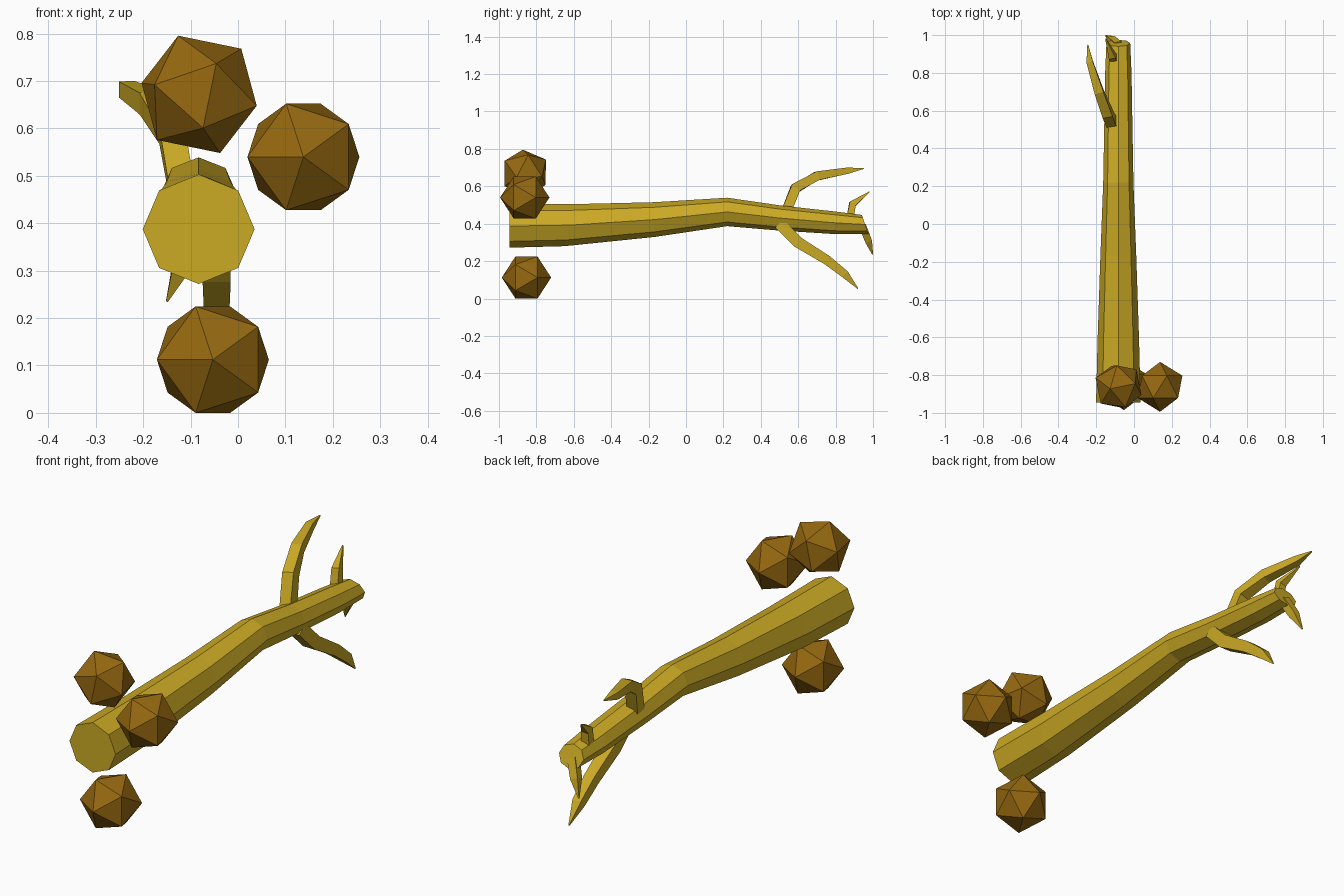
import bpy, bmesh, math
from mathutils import Vector, Matrix

cube = bpy.data.objects.get("Cube")
if cube:
    bpy.data.objects.remove(cube, do_unlink=True)


def material(name, rgb):
    m = bpy.data.materials.new(name)
    m.use_nodes = True
    m.diffuse_color = (*rgb, 1)
    m.node_tree.nodes["Principled BSDF"].inputs["Base Color"].default_value = (*rgb, 1)
    return m


bark = material("golden bark", (0.60, 0.40, 0.018))
nut = material("dark brown", (0.30, 0.138, 0.005))


def finish(bm, name, mat):
    bmesh.ops.recalc_face_normals(bm, faces=bm.faces)
    me = bpy.data.meshes.new(name)
    bm.to_mesh(me)
    bm.free()
    me.materials.append(mat)
    ob = bpy.data.objects.new(name, me)
    bpy.context.scene.collection.objects.link(ob)


def loft(name, rings, mat):
    """Skin a list of equal-sized point rings and cap both ends."""
    bm = bmesh.new()
    loops = [[bm.verts.new(p) for p in ring] for ring in rings]
    n = len(loops[0])
    for a, b in zip(loops, loops[1:]):
        for i in range(n):
            j = (i + 1) % n
            bm.faces.new((a[i], a[j], b[j], b[i]))
    bm.faces.new(loops[0])
    bm.faces.new(loops[-1])
    finish(bm, name, mat)


# Trunk: eight-sided rings, each spanning a top (y, z) and a bottom (y, z)
def trunk_ring(top, bottom, rx):
    t, b = Vector((-0.083, *top)), Vector((-0.083, *bottom))
    mid, half = (t + b) / 2, (t - b) / 2
    angles = [i * math.pi / 4 for i in range(8)]
    return [mid + half * math.sin(a) + Vector((rx * math.cos(a), 0, 0)) for a in angles]


loft("trunk", [trunk_ring(*s) for s in (
    ((-0.945, 0.503), (-0.945, 0.272), 0.118),
    ((-0.59, 0.505), (-0.65, 0.28), 0.11),
    ((-0.17, 0.515), (-0.17, 0.329), 0.095),
    ((0.22, 0.539), (0.22, 0.387), 0.08),
    ((0.51, 0.497), (0.49, 0.364), 0.075),
    ((0.80, 0.465), (0.79, 0.345), 0.07),
    ((0.94, 0.447), (0.975, 0.345), 0.063),
)], bark)


# Branches: square tubes along a path, narrowing to a tip
def branch(name, path, radii):
    pts = [Vector(p) for p in path]
    rings = []
    for i, (p, r) in enumerate(zip(pts, radii)):
        d = (pts[min(i + 1, len(pts) - 1)] - pts[max(i - 1, 0)]).normalized()
        u = (Vector((1, 0, 0)) - d * d.x).normalized()
        v = d.cross(u)
        angles = [math.pi / 4 + k * math.pi / 2 for k in range(4)]
        rings.append([p + r * (u * math.cos(a) + v * math.sin(a)) for a in angles])
    loft(name, rings, bark)


branch("upper_branch", [(-0.115, 0.53, 0.45), (-0.14, 0.585, 0.59), (-0.185, 0.70, 0.655),
                        (-0.235, 0.86, 0.683), (-0.245, 0.95, 0.695)],
       (0.038, 0.038, 0.034, 0.024, 0.003))
branch("lower_branch", [(-0.05, 0.50, 0.40), (-0.045, 0.60, 0.30), (-0.045, 0.755, 0.205),
                        (-0.045, 0.85, 0.13), (-0.045, 0.92, 0.052)],
       (0.042, 0.042, 0.036, 0.03, 0.003))
branch("upper_twig", [(-0.11, 0.875, 0.42), (-0.115, 0.89, 0.505), (-0.15, 0.98, 0.57)],
       (0.028, 0.026, 0.003))
branch("end_twig", [(-0.085, 0.945, 0.385), (-0.12, 0.975, 0.31), (-0.15, 0.998, 0.235)],
       (0.028, 0.026, 0.003))


# Nuts: twenty-sided balls, turned by one corner direction and its neighbour
def ball(name, centre, corner, neighbour):
    b, c = Vector(corner).normalized(), Vector(neighbour).normalized()
    z = -b
    x = (b * b.dot(c) - c).normalized()
    turn = Matrix((x, z.cross(x), z)).transposed().to_4x4()
    bm = bmesh.new()
    bmesh.ops.create_icosphere(bm, subdivisions=1, radius=0.132,
                               matrix=Matrix.Translation(centre) @ turn)
    finish(bm, name, nut)


ball("top_ball", (-0.082, -0.86, 0.672), (0.036, -0.109, 0.065), (0.008, -0.11, -0.072))
ball("side_ball", (0.138, -0.862, 0.54), (0, -1, 0), (-2, -1, 0))
ball("bottom_ball", (-0.053, -0.853, 0.125), (0, -1, 0), (-2, -1, 0))

# Rest the lowest ball on the ground
low = bpy.data.objects["bottom_ball"]
low.location.z = -min(v.co.z for v in low.data.vertices)
